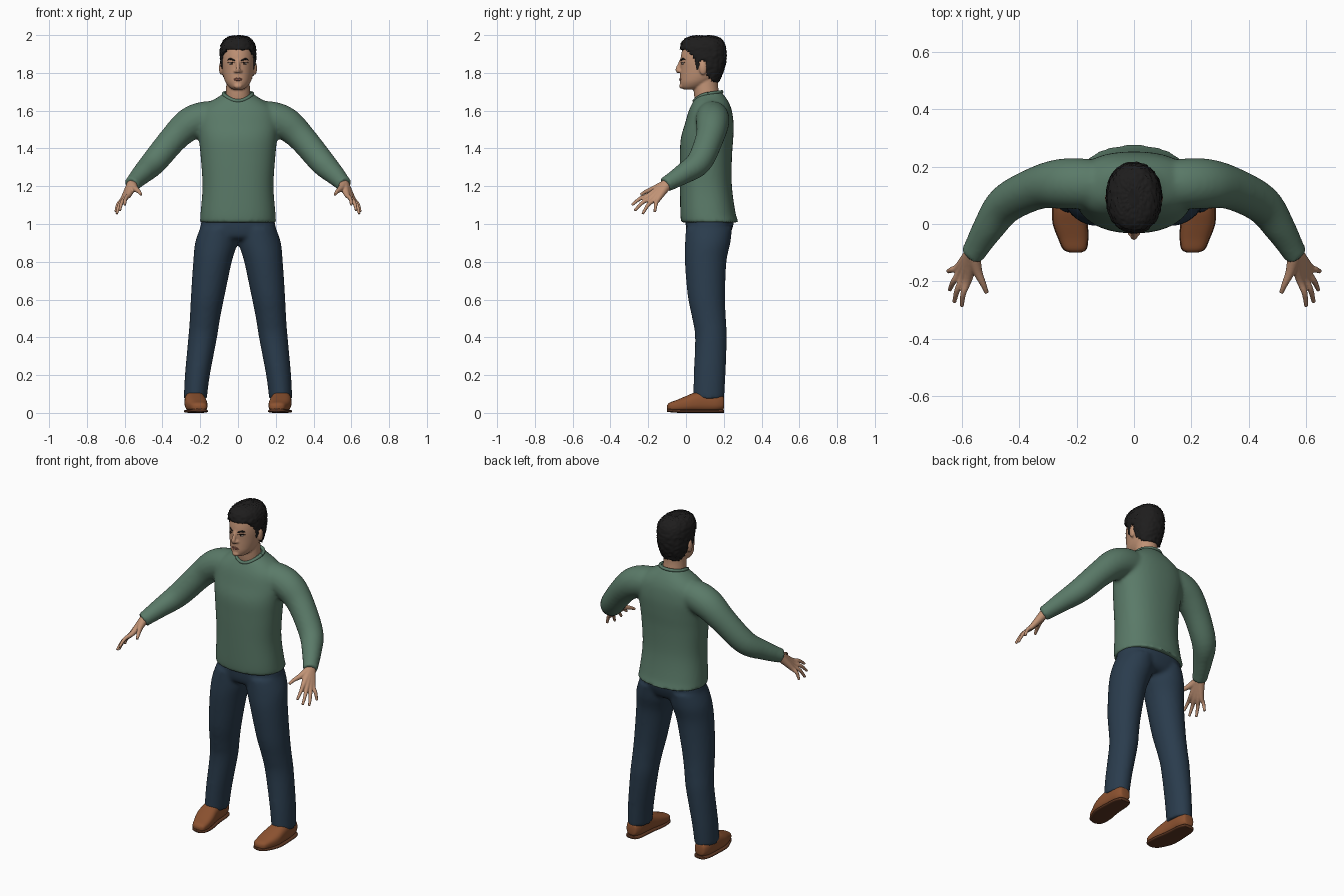
import bpy, bmesh, math, random
from mathutils import Vector, Matrix

random.seed(4)
cube = bpy.data.objects.get("Cube")
if cube:
    bpy.data.objects.remove(cube, do_unlink=True)


def material(name, rgb):
    lin = [((c / 255 + .055) / 1.055) ** 2.4 for c in rgb] + [1]
    m = bpy.data.materials.new(name)
    m.use_nodes = True
    m.diffuse_color = lin
    for node in m.node_tree.nodes:
        if node.type == 'BSDF_PRINCIPLED':
            node.inputs["Base Color"].default_value = lin
            node.inputs["Roughness"].default_value = .8
    return m


skin = material("skin", (192, 146, 117))
wool = material("green wool", (90, 122, 104))
denim = material("dark denim", (42, 60, 77))
leather = material("brown leather", (140, 82, 48))
sole_mat = material("dark sole", (92, 54, 34))
hair_mat = material("black hair", (30, 29, 29))
white = material("eye white", (190, 180, 172))
iris_mat = material("dark iris", (40, 28, 22))
lip_mat = material("lips", (160, 104, 88))


def spline(rows, steps):
    """Smooth curve through equal-length tuples."""
    out = []
    for i in range(len(rows) - 1):
        a, b, c, d = (rows[max(i - 1, 0)], rows[i], rows[i + 1],
                      rows[min(i + 2, len(rows) - 1)])
        for k in range(steps):
            t = k / steps
            out.append([q + .5 * t * (r - p + t * (2*p - 5*q + 4*r - s + t * (3*(q - r) + s - p)))
                        for p, q, r, s in zip(a, b, c, d)])
    return out + [list(rows[-1])]


def bridge(bm, rings):
    rings = [[bm.verts.new(p) for p in ring] for ring in rings]
    n = len(rings[0])
    for a, b in zip(rings, rings[1:]):
        for i in range(n):
            j = (i + 1) % n
            bm.faces.new((a[i], a[j], b[j], b[i]))
    bm.faces.new(rings[0])
    bm.faces.new(rings[-1])


def loft(bm, rows, along='z', power=2.0, n=40, steps=5, side=1):
    """Rows: position, two centre coordinates, two radii."""
    rings = []
    for t, ca, cb, ra, rb in spline(rows, steps):
        ring = []
        for i in range(n):
            w = math.tau * i / n
            c, s = math.cos(w), math.sin(w)
            a = side * (ca + ra * math.copysign(abs(c) ** (2 / power), c))
            b = cb + rb * math.copysign(abs(s) ** (2 / power), s)
            ring.append((a, b, t) if along == 'z' else (a, t, b))
        rings.append(ring)
    bridge(bm, rings)


def body(bm, rows, **kw):
    """Rows: height, front y, back y, half width, all centred on x = 0."""
    loft(bm, [(z, 0, (f + b) / 2, w, (b - f) / 2) for z, f, b, w in rows], **kw)


def tube(bm, rows, side=1, n=16, steps=5):
    """Rows: x, y, z, radius."""
    pts = spline(rows, steps)
    pos = [Vector((side * p[0], p[1], p[2])) for p in pts]
    u, rings = Vector((.3, .2, .9)), []
    for i, p in enumerate(pos):
        d = (pos[min(i + 1, len(pos) - 1)] - pos[max(i - 1, 0)]).normalized()
        u = (u - d * u.dot(d)).normalized()
        v = d.cross(u)
        rings.append([p + pts[i][3] * (u * math.cos(math.tau * k / n) + v * math.sin(math.tau * k / n))
                      for k in range(n)])
    bridge(bm, rings)


def ball(bm, centre, size):
    bmesh.ops.create_uvsphere(bm, u_segments=20, v_segments=12, radius=1,
                              matrix=Matrix.Translation(centre) @ Matrix.Diagonal((*size, 1)))


def finish(name, bm, mat, voxel=0, relax=0):
    """Make the object; a voxel size fuses its overlapping pieces."""
    bmesh.ops.recalc_face_normals(bm, faces=bm.faces[:])
    mesh = bpy.data.meshes.new(name)
    bm.to_mesh(mesh)
    bm.free()
    mesh.materials.append(mat)
    for p in mesh.polygons:
        p.use_smooth = True
    ob = bpy.data.objects.new(name, mesh)
    bpy.context.collection.objects.link(ob)
    if voxel:
        fuse = ob.modifiers.new("fuse", 'REMESH')
        fuse.mode = 'VOXEL'
        fuse.voxel_size = voxel
        fuse.use_smooth_shade = True
        soft = ob.modifiers.new("soften", 'SMOOTH')
        soft.factor = .5
        soft.iterations = relax
    return ob


# Sweater: torso and both sleeves
bm = bmesh.new()
body(bm, [(1.008, -.026, .278, .202), (1.06, -.03, .262, .198), (1.2, -.032, .243, .188),
          (1.35, -.032, .243, .197), (1.45, -.028, .25, .207), (1.53, -.006, .252, .215),
          (1.6, .015, .243, .2), (1.645, .036, .226, .15), (1.675, .055, .207, .1),
          (1.697, .075, .19, .072)], power=2.3, n=56)
for s in (1, -1):
    tube(bm, [(.08, .14, 1.57, .075), (.17, .14, 1.562, .088), (.255, .14, 1.53, .087),
              (.338, .125, 1.455, .075), (.445, .07, 1.328, .068), (.508, -.015, 1.265, .055),
              (.55, -.085, 1.222, .044), (.565, -.11, 1.207, .043)], s, n=28)
finish("sweater", bm, wool, .011, 6)

# Neckband, dipping at the front
bm = bmesh.new()
ring = []
for i in range(33):
    c, s = math.cos(math.tau * i / 32), math.sin(math.tau * i / 32)
    ring.append((.077 * c, .116 + .073 * s, 1.69 + .01 * s - .028 * max(0, -s) ** 2, .009))
tube(bm, ring, n=10, steps=2)
finish("neckband", bm, wool)

# Trousers: hips and both legs
bm = bmesh.new()
body(bm, [(.915, .03, .2, .1), (.94, .005, .23, .19), (1, -.002, .252, .197),
          (1.04, .0, .25, .185)], power=2.3)
for s in (1, -1):
    loft(bm, [(.075, .226, .12, .061, .082), (.2, .215, .125, .066, .084),
              (.4, .187, .132, .076, .084), (.5, .175, .122, .08, .089),
              (.62, .16, .108, .089, .099), (.8, .135, .104, .102, .11),
              (.9, .115, .115, .112, .12), (.98, .1, .122, .1, .122)], side=s)
finish("trousers", bm, denim, .011, 5)

# Shoes with thin soles
for s, tag in ((1, "left"), (-1, "right")):
    rows = [(-.1, .204, .03, .015, .01), (-.088, .206, .032, .038, .022),
            (-.05, .212, .037, .05, .031), (0, .222, .047, .058, .042),
            (.05, .228, .057, .055, .052), (.1, .23, .06, .051, .055),
            (.16, .23, .057, .047, .049), (.195, .23, .054, .034, .036),
            (.202, .23, .05, .02, .02)]
    bm = bmesh.new()
    loft(bm, rows, along='y', power=2.6, side=s)
    finish(tag + "_shoe", bm, leather)
    bm = bmesh.new()
    loft(bm, [(y, x, .009 + .008 * max(0, -y * 10 - .4), w + .003, .009) for y, x, z, w, h in rows],
         along='y', power=3.5, side=s)
    finish(tag + "_sole", bm, sole_mat)

# Hands: fingers fan out of the wrist and fuse into a palm
knuckles = [(.577, -.19, 1.155), (.592, -.18, 1.143), (.603, -.165, 1.134), (.609, -.148, 1.132)]
tips = [(.6, -.287, 1.1), (.626, -.272, 1.07), (.642, -.23, 1.053), (.648, -.165, 1.063)]
for s, tag in ((1, "left"), (-1, "right")):
    bm = bmesh.new()
    for k, t in zip(knuckles, tips):
        mid = (Vector(k) + Vector(t)) / 2 + Vector((.006, -.003, .008))
        tube(bm, [(.558, -.095, 1.216, .029), (*k, .015), (*mid, .0105), (*t, .0075)], s)
    tube(bm, [(.56, -.11, 1.208, .026), (.545, -.165, 1.188, .017),
              (.525, -.21, 1.172, .011), (.513, -.24, 1.155, .008)], s)
    finish(tag + "_hand", bm, skin, .004, 4)

# Head: skull, neck, nose, ears, brow and chin
bm = bmesh.new()
body(bm, [(1.712, -.012, .05, .026), (1.725, -.026, .1, .047), (1.75, -.031, .14, .066),
          (1.78, -.031, .175, .077), (1.82, -.03, .195, .084), (1.86, -.03, .2, .087),
          (1.9, -.025, .2, .086), (1.94, -.013, .19, .078), (1.97, .012, .17, .055),
          (1.982, .04, .14, .03)], n=48)
body(bm, [(1.61, .055, .185, .072), (1.68, .043, .176, .066), (1.74, .04, .17, .062),
          (1.81, .045, .175, .06)])
tube(bm, [(0, -.024, 1.868, .009), (0, -.035, 1.845, .009), (0, -.044, 1.818, .012),
          (0, -.036, 1.803, .011)])
ball(bm, (0, -.024, 1.73), (.022, .012, .014))
for s in (1, -1):
    ball(bm, (s * .014, -.032, 1.809), (.009, .011, .008))
    ball(bm, (s * .089, .09, 1.825), (.012, .021, .036))
finish("head", bm, skin, .005, 4)


def face_y(x):
    return .085 - .114 * math.sqrt(1 - (x / .087) ** 2)


# Eyes, eyebrows and lips
for s, tag in ((1, "left"), (-1, "right")):
    bm = bmesh.new()
    ball(bm, (s * .034, face_y(.034) + .003, 1.849), (.014, .006, .006))
    finish(tag + "_eye", bm, white)
    bm = bmesh.new()
    ball(bm, (s * .034, face_y(.034) - .0015, 1.849), (.006, .003, .0055))
    finish(tag + "_iris", bm, iris_mat)
    for part, z, r, arch in (("eyebrow", 1.868, .0045, .006), ("eyelid", 1.854, .0022, .002)):
        bm = bmesh.new()
        tube(bm, [(x, face_y(x), z + arch * h, r * w) for x, h, w in
                  ((.016, -.5, .7), (.03, .5, 1), (.043, 1, 1), (.054, 0, .4))], s, n=8)
        finish(tag + "_" + part, bm, hair_mat if part == "eyebrow" else iris_mat)
bm = bmesh.new()
for z, r in ((1.77, .004), (1.763, .005)):
    tube(bm, [(-.024, -.025, 1.766, .001), (-.01, -.03, z, r), (0, -.031, z, r),
              (.01, -.03, z, r), (.024, -.025, 1.766, .001)], n=10)
finish("lips", bm, lip_mat)

# Hair: rough shell trimmed along a hairline around the ears
hairline = [(-.06, 1.93), (.0, 1.925), (.045, 1.875), (.052, 1.82), (.07, 1.82), (.076, 1.868),
            (.105, 1.862), (.116, 1.785), (.15, 1.75), (.3, 1.75)]


def line_height(y):
    for (a, p), (b, q) in zip(hairline, hairline[1:]):
        if a <= y <= b:
            return p + (q - p) * (y - a) / (b - a)
    return 1.9


bm = bmesh.new()
body(bm, [(1.735, .05, .165, .066), (1.77, .03, .182, .076), (1.81, -.005, .2, .088),
          (1.86, -.026, .212, .095), (1.91, -.032, .215, .096), (1.95, -.028, .208, .09),
          (1.98, -.008, .187, .07), (1.993, .025, .16, .045), (1.998, .06, .125, .02)],
     n=72, steps=6, power=2.2)
bmesh.ops.recalc_face_normals(bm, faces=bm.faces[:])
bald = []
for f in bm.faces:
    c = f.calc_center_median()
    if c.z < line_height(c.y):
        bald.append(f)
bmesh.ops.delete(bm, geom=bald, context='FACES')
bm.normal_update()
for v in bm.verts:
    v.co += v.normal * random.uniform(-.004, .003)
    v.co.z = min(v.co.z, 2)
hair = finish("hair", bm, hair_mat)
shell = hair.modifiers.new("thickness", 'SOLIDIFY')
shell.thickness = .014
shell.offset = -1
